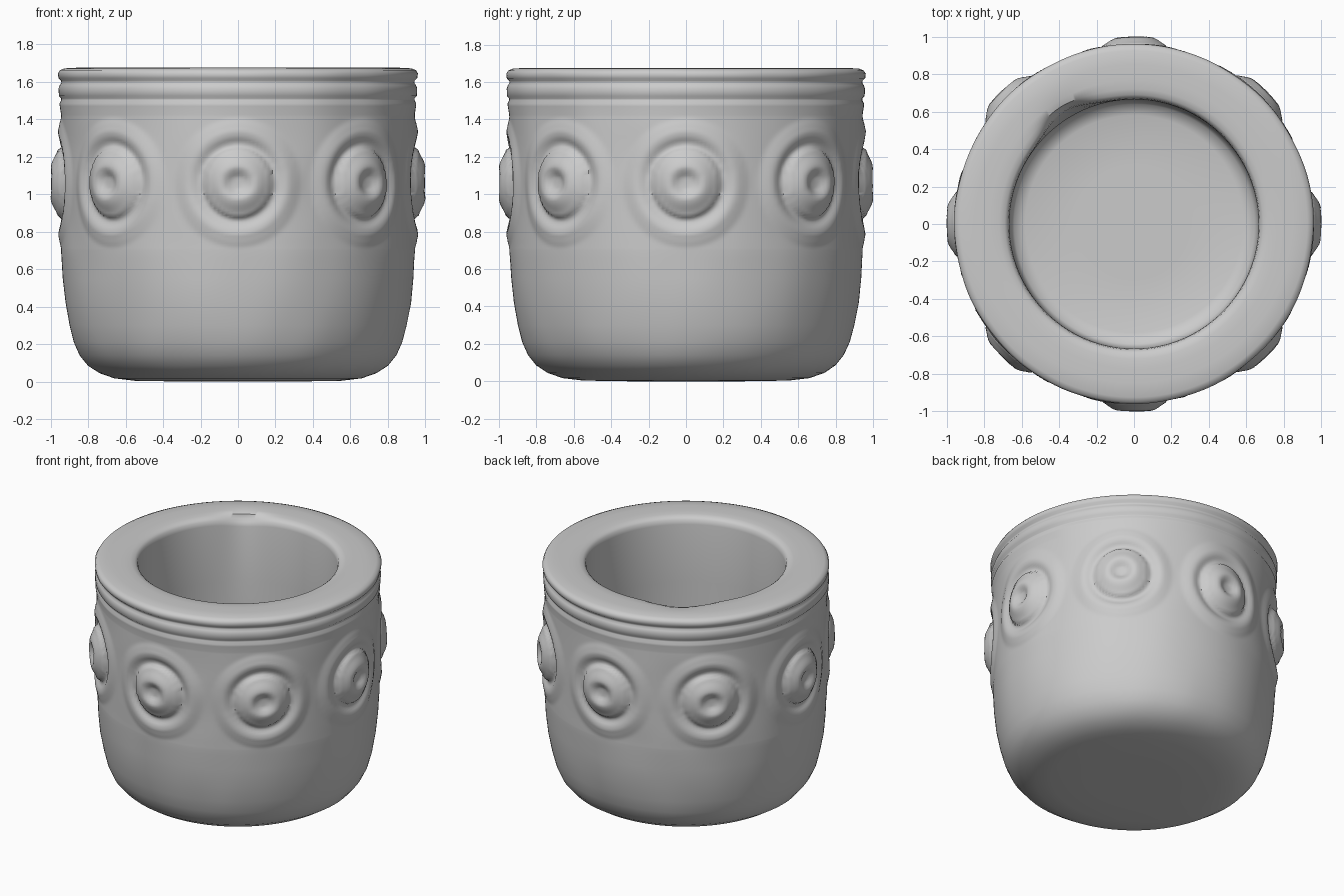
import bpy, bmesh, math
from mathutils import Vector, noise

if "Cube" in bpy.data.objects:
    bpy.data.objects.remove(bpy.data.objects["Cube"])

SEGS = 288
STUDS = 8
STUD_Z = 1.06
BASE_R = 0.945

# Outer wall profile (radius, height), foot to rim, with two grooves under the rim
foot = [(0.30, 0.0), (0.55, 0.004), (0.66, 0.017), (0.74, 0.045), (0.80, 0.085), (0.845, 0.14),
        (0.877, 0.21), (0.90, 0.30), (0.922, 0.42), (0.936, 0.55), (0.942, 0.66)]
wall = [(BASE_R, 0.70 + 0.0125 * i) for i in range(59)]
rim = [(0.952, 1.47), (0.953, 1.485), (0.944, 1.502), (0.944, 1.512), (0.956, 1.525),
       (0.957, 1.565), (0.951, 1.582), (0.942, 1.595), (0.944, 1.607), (0.957, 1.62),
       (0.960, 1.645), (0.950, 1.662), (0.925, 1.672), (0.85, 1.676), (0.77, 1.676)]
# Mouth and straight hollow
hollow = [(0.72, 1.674), (0.69, 1.667), (0.672, 1.652), (0.666, 1.62), (0.665, 1.2), (0.665, 0.7),
          (0.66, 0.27), (0.64, 0.22), (0.58, 0.20), (0.3, 0.20)]
profile = foot + wall + rim + hollow

# Stud relief: (distance from stud centre, raised height)
RELIEF = [(0.0, 0.026), (0.035, 0.028), (0.062, 0.046), (0.085, 0.056), (0.10, 0.053), (0.175, 0.020),
          (0.195, -0.006), (0.215, -0.005), (0.25, 0.012), (0.275, 0.016),
          (0.305, 0.010), (0.35, 0.0)]


def stud_height(d):
    for (d0, h0), (d1, h1) in zip(RELIEF, RELIEF[1:]):
        if d < d1:
            t = (d - d0) / (d1 - d0)
            t = 0.5 * t + 0.5 * t * t * (3 - 2 * t)
            return h0 + (h1 - h0) * t
    return 0.0


def surface_point(i, r, z, a):
    outside = i < len(foot) + len(wall) + len(rim)
    if outside and 0.7 <= z <= 1.45:
        step = 2 * math.pi / STUDS
        da = a - round(a / step) * step
        r += stud_height(math.hypot(da * 0.96, z - STUD_Z))
    p = Vector((r * math.cos(a), r * math.sin(a), z))
    # hand-worked unevenness
    if outside and r > 0.7 and 0.05 < z < 1.66:
        k = noise.noise(p * 4.0) * 0.005
        p.x += k * math.cos(a)
        p.y += k * math.sin(a)
    # worn patch on the mouth's edge, back left
    if not outside and z > 1.55:
        w = math.exp(-((a - math.radians(122)) / 0.22) ** 2)
        grow = 1 + 0.06 * w * (1.0 if r < 0.70 else 0.4)
        p.x *= grow
        p.y *= grow
        p.z -= 0.035 * w * (1.0 if r < 0.70 else 0.3)
    return p


# Revolve the profile into one closed pot
bm = bmesh.new()
rings = []
for i, (r, z) in enumerate(profile):
    rings.append([bm.verts.new(surface_point(i, r, z, 2 * math.pi * s / SEGS)) for s in range(SEGS)])
for lo, hi in zip(rings, rings[1:]):
    for s in range(SEGS):
        n = (s + 1) % SEGS
        bm.faces.new((lo[s], lo[n], hi[n], hi[s]))
# Underside and inner floor
bm.faces.new(list(reversed(rings[0])))
bm.faces.new(rings[-1])
bmesh.ops.recalc_face_normals(bm, faces=bm.faces)

mesh = bpy.data.meshes.new("studded_pot")
bm.to_mesh(mesh)
bm.free()
pot = bpy.data.objects.new("studded_pot", mesh)
bpy.context.collection.objects.link(pot)
bpy.context.view_layer.objects.active = pot
pot.select_set(True)
bpy.ops.object.shade_smooth_by_angle(angle=math.radians(50))
